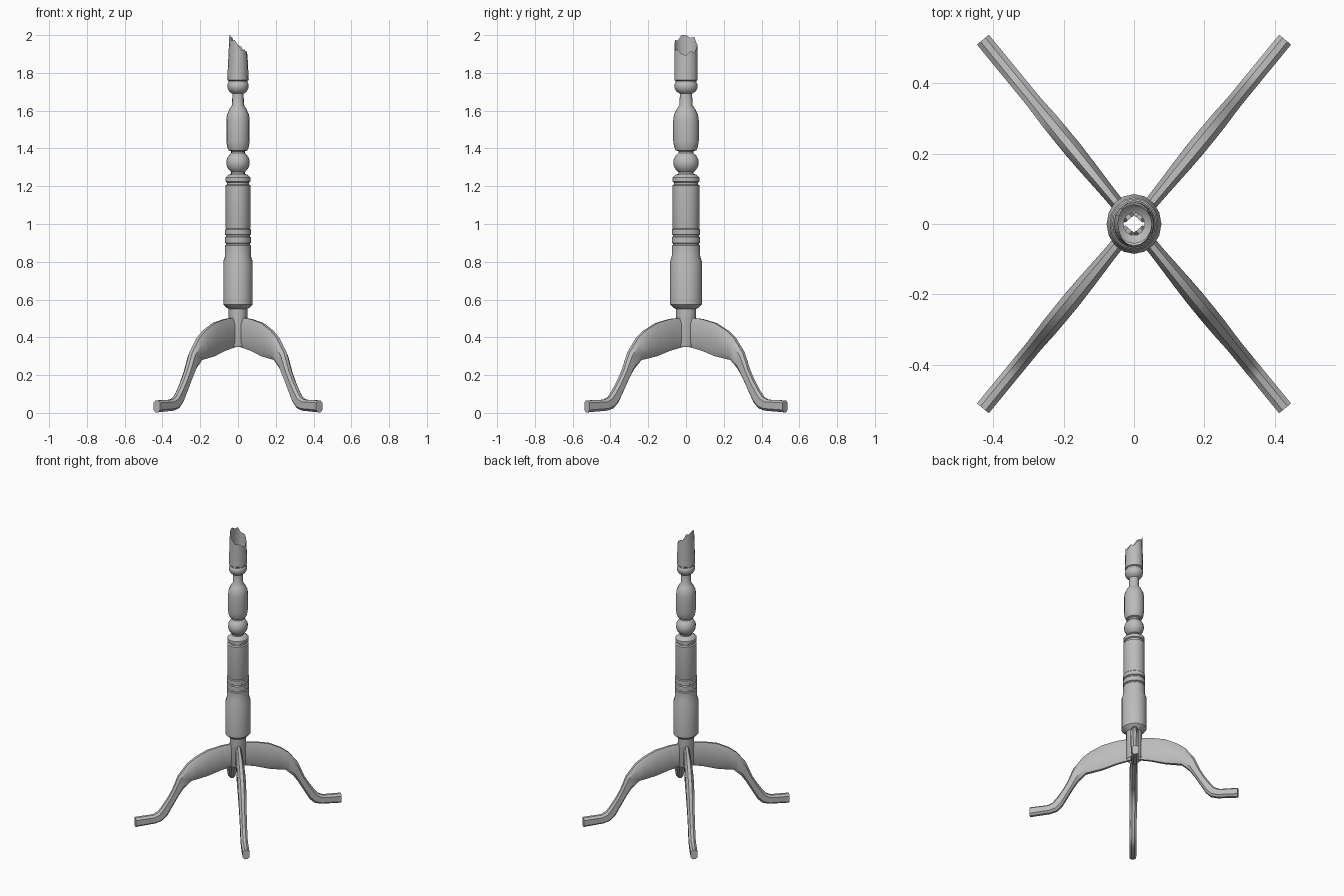
import bpy, bmesh
from math import sin, cos, pi
from mathutils import Vector

cube = bpy.data.objects.get("Cube")
if cube:
    bpy.data.objects.remove(cube)

grey = bpy.data.materials.new("plain grey")
grey.use_nodes = True
grey.diffuse_color = (0.5, 0.5, 0.5, 1)
grey.node_tree.nodes["Principled BSDF"].inputs["Base Color"].default_value = (0.5, 0.5, 0.5, 1)

SIDES = 16
STRETCH = 1.09   # the post is slightly oval, deeper than wide


def loft(name, rings, caps, angle):
    """Skin a list of equal-length closed rings."""
    bm = bmesh.new()
    loops = [[bm.verts.new(p) for p in ring] for ring in rings]
    n = len(loops[0])
    for a, b in zip(loops, loops[1:]):
        for i in range(n):
            j = (i + 1) % n
            bm.faces.new((a[i], a[j], b[j], b[i]))
    if caps:
        bm.faces.new(loops[0])
        bm.faces.new(loops[-1])
    bmesh.ops.recalc_face_normals(bm, faces=bm.faces)
    mesh = bpy.data.meshes.new(name)
    bm.to_mesh(mesh)
    bm.free()
    mesh.materials.append(grey)
    obj = bpy.data.objects.new(name, mesh)
    bpy.context.collection.objects.link(obj)
    bpy.ops.object.select_all(action='DESELECT')
    obj.select_set(True)
    bpy.context.view_layer.objects.active = obj
    bpy.ops.object.shade_smooth_by_angle(angle=angle)
    return obj


# Turned post: (height, radius) from the foot of the hub to the broken rim
profile = [(.35, .045), (.36, .049), (.55, .049), (.555, .058), (.575, .078), (.80, .078),
           (.83, .069), (.885, .069), (.89, .064), (.897, .064), (.90, .069), (.93, .069),
           (.935, .064), (.942, .064), (.945, .069), (.97, .069), (.975, .064), (.982, .066),
           (1.205, .066), (1.21, .058), (1.22, .058), (1.225, .066), (1.245, .066),
           (1.262, .05), (1.265, .036)]
profile += [(1.325 - .062 * cos(t), .062 * sin(t)) for t in [pi * k / 10 for k in range(2, 9)]]
profile += [(1.385, .036), (1.39, .05), (1.41, .058), (1.44, .062), (1.55, .062), (1.58, .058),
            (1.61, .044), (1.63, .031), (1.69, .030), (1.70, .045), (1.715, .054), (1.73, .057),
            (1.745, .054), (1.75, .050), (1.758, .050), (1.762, .057)]


def ring(z, r):
    return [Vector((r * cos(a), STRETCH * r * sin(a), z))
            for a in [2 * pi * i / SIDES for i in range(SIDES)]]


# Splintered rim slopes down toward +x with uneven teeth
teeth = [-.01, .012, -.01, .008, 0, -.012, .01, -.005]
rim = []
for i, p in enumerate(ring(0, .057)):
    a = 2 * pi * i / SIDES
    z = min(2.0, 1.948 - .046 * cos(a) + teeth[i % 8])
    rim.append(Vector((p.x * (1 - .9 * (z - 1.762)), p.y, z)))
rim[SIDES // 2].z = 2.0
loft("turned_post", [ring(z, r) for z, r in profile] + [rim], False, .6)

# Leg stations: upper edge x, z / lower edge x, z / half thickness
stations = [(.012, .505, .012, .35, .018), (.07, .497, .07, .33, .020),
            (.13, .475, .13, .30, .024), (.18, .435, .17, .288, .026),
            (.213, .395, .198, .28, .026), (.25, .32, .23, .232, .025),
            (.275, .225, .25, .185, .023), (.295, .17, .272, .125, .022),
            (.317, .12, .297, .057, .022), (.335, .085, .318, .025, .022),
            (.355, .07, .345, .012, .022), (.43, .066, .43, .003, .022)]
# Eight-sided section: share across the thickness, share from lower to upper edge
section = [(-.4, 0), (.4, 0), (1, .2), (1, .8), (.4, 1), (-.4, 1), (-1, .8), (-1, .2)]


def build_leg(name, sx, sy):
    out = Vector((sx, sy * 1.22, 0))
    side = Vector((-out.y, out.x, 0)).normalized()
    rings = []
    for ux, uz, lx, lz, half in stations:
        top = out * ux + Vector((0, 0, uz))
        low = out * lx + Vector((0, 0, lz))
        rings.append([low.lerp(top, v) + side * half * u for u, v in section])
    loft(name, rings, True, .6)


for sx, x_name in ((1, "left"), (-1, "right")):
    for sy, y_name in ((-1, "front"), (1, "back")):
        build_leg(f"{y_name}_{x_name}_leg", sx, sy)
